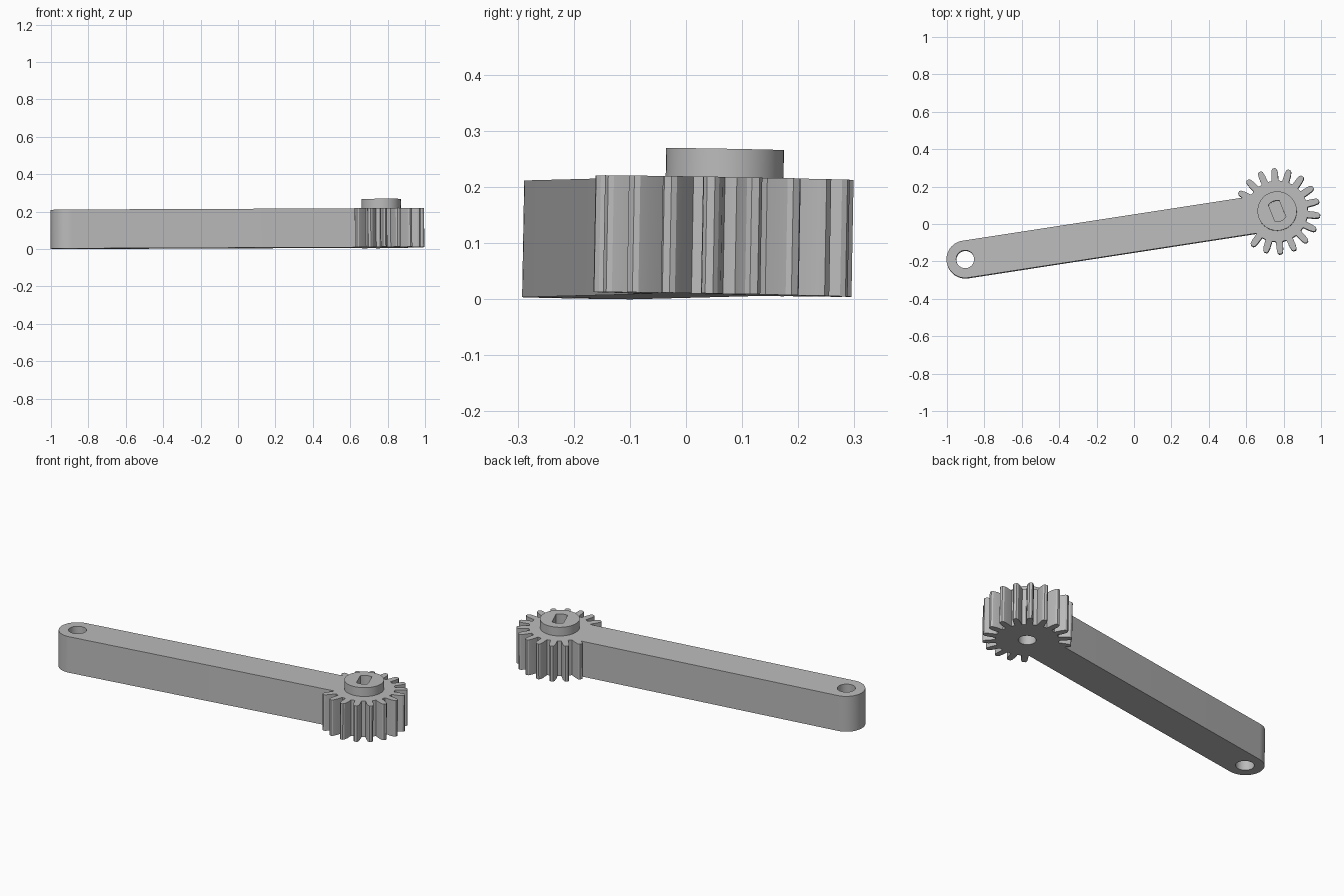
import bpy, bmesh
from math import cos, sin, pi, radians
from mathutils import Matrix, Vector

cube = bpy.data.objects.get("Cube")
if cube:
    bpy.data.objects.remove(cube, do_unlink=True)

THICK, HALF_W, LENGTH = 0.208, 0.1, 1.688
TURN = radians(8.76)
TEETH, SKIPPED = 18, 3
ROOT_R = 0.163

grey = bpy.data.materials.new("plain grey")
grey.use_nodes = True
colour = (0.5, 0.5, 0.5, 1)
grey.diffuse_color = colour
grey.node_tree.nodes["Principled BSDF"].inputs["Base Color"].default_value = colour


def prism(name, outline, z0, z1):
    """Extrude a counter-clockwise outline from z0 to z1."""
    bm = bmesh.new()
    low = [bm.verts.new((x, y, z0)) for x, y in outline]
    high = [bm.verts.new((x, y, z1)) for x, y in outline]
    bm.faces.new(low[::-1])
    bm.faces.new(high)
    n = len(outline)
    for i in range(n):
        j = (i + 1) % n
        bm.faces.new((low[i], low[j], high[j], high[i]))
    mesh = bpy.data.meshes.new(name)
    bm.to_mesh(mesh)
    bm.free()
    mesh.materials.append(grey)
    obj = bpy.data.objects.new(name, mesh)
    bpy.context.collection.objects.link(obj)
    return obj


def arc(radius, start, end, count, cx=0.0):
    return [(cx + radius * cos(start + (end - start) * i / count),
             radius * sin(start + (end - start) * i / count)) for i in range(count + 1)]


def circle(radius, count, cx=0.0):
    return arc(radius, 0, 2 * pi, count, cx)[:-1]


def combine(target, tool, operation):
    """Apply a boolean and discard the tool."""
    mod = target.modifiers.new("combine", 'BOOLEAN')
    mod.operation, mod.solver, mod.object = operation, 'EXACT', tool
    bpy.context.view_layer.objects.active = target
    bpy.ops.object.modifier_apply(modifier=mod.name)
    bpy.data.objects.remove(tool, do_unlink=True)


# Toothed end: each tooth is (radius, half width) mirrored about its own axis
flank = [(ROOT_R, 0.018), (0.2, 0.0175), (0.222, 0.014), (0.23, 0.007)]
tooth = [(r, -w) for r, w in flank] + [(r, w) for r, w in reversed(flank)]
pitch = 2 * pi / TEETH
first = radians(-126) - TURN
outline = []
for k in range(TEETH - SKIPPED):
    a = first + k * pitch
    outline += [(r * cos(a) - w * sin(a), r * sin(a) + w * cos(a)) for r, w in tooth]
    gap = a + pitch / 2
    outline.append((ROOT_R * cos(gap), ROOT_R * sin(gap)))
# Last tooth runs straight into the arm edge, so drop its inner root points
outline = outline[:-2]

# Arm with rounded far end, then back to the gear
outline += arc(HALF_W, pi / 2, 3 * pi / 2, 24, -LENGTH)
outline.append((-0.131, -HALF_W))
lever = prism("geared_lever_arm", outline, 0, THICK)

# Raised boss over the gear
combine(lever, prism("boss", circle(0.105, 48), THICK / 2, THICK + 0.051), 'UNION')

# Pivot hole through the far end and blind hole beneath the gear
combine(lever, prism("pivot_hole", circle(0.048, 32, -LENGTH), -0.1, 0.4), 'DIFFERENCE')
combine(lever, prism("shaft_hole", circle(0.046, 32), -0.1, 0.08), 'DIFFERENCE')

# Double-flat slot in the boss
spin = radians(112) - TURN
half = radians(34)
slot = arc(0.056, spin - half, spin + half, 8) + arc(0.056, spin + pi - half, spin + pi + half, 8)
combine(lever, prism("slot", slot, 0.13, 0.4), 'DIFFERENCE')

# Turn and lean the finished part slightly
lean = Vector((0, 0, 1)).rotation_difference(Vector((-0.0068, 0.018, 1))).to_matrix().to_4x4()
lever.matrix_world = Matrix.Translation((0.767, 0.065, 0.0085)) @ lean @ Matrix.Rotation(TURN, 4, 'Z')

bpy.ops.object.select_all(action='DESELECT')
lever.select_set(True)
bpy.context.view_layer.objects.active = lever
bpy.ops.object.shade_smooth_by_angle(angle=radians(25))
